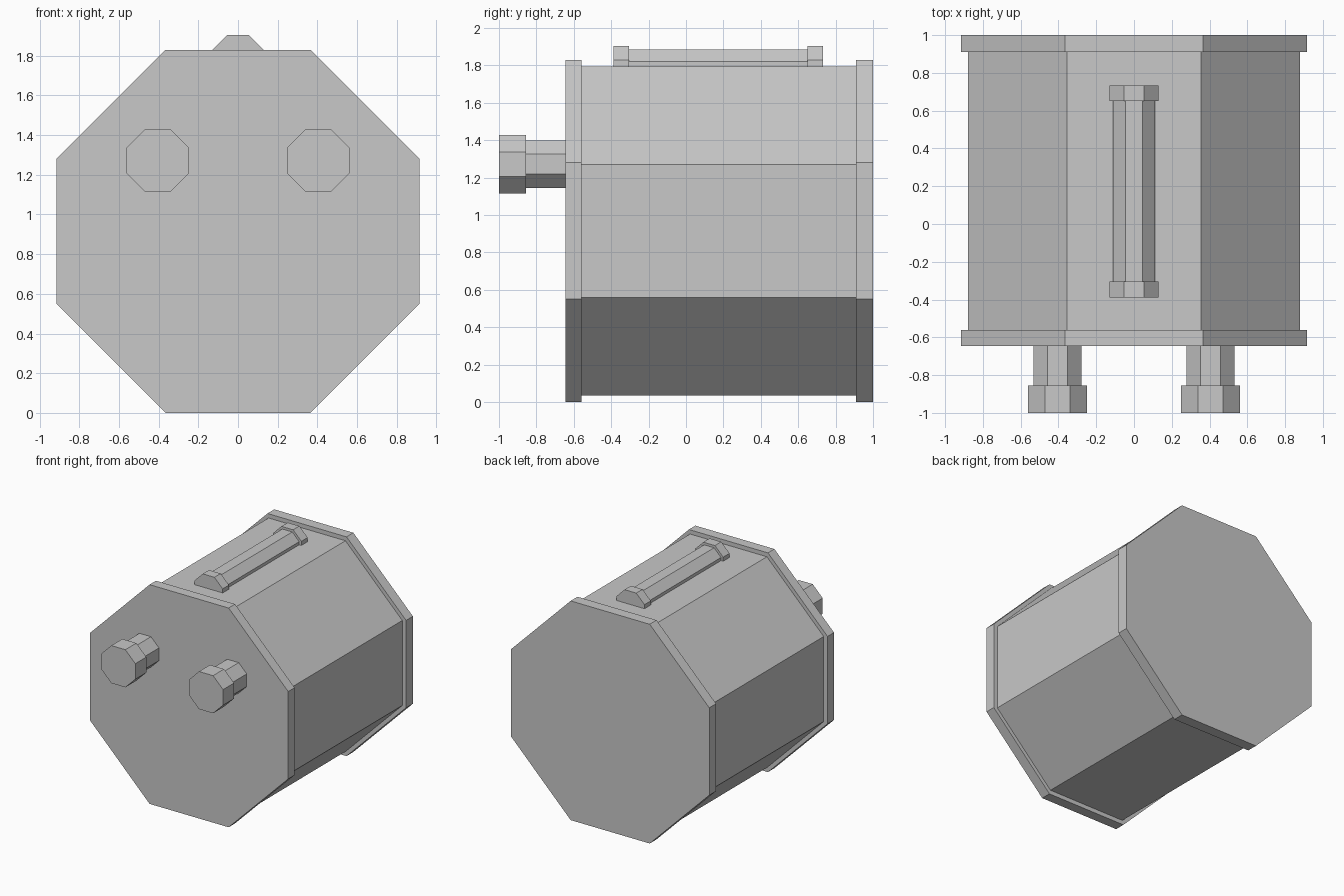
import bpy
import bmesh

cube = bpy.data.objects.get("Cube")
if cube:
    bpy.data.objects.remove(cube, do_unlink=True)

GREY = (0.58, 0.58, 0.58, 1)
grey = bpy.data.materials.new("plain_grey")
grey.use_nodes = True
grey.diffuse_color = GREY
grey.node_tree.nodes["Principled BSDF"].inputs["Base Color"].default_value = GREY


def octagon_bar(name, x, z, half, flat, y0, y1):
    """Flat-shaded octagonal prism along y; flat is half an edge's length."""
    profile = [(flat, half), (half, flat), (half, -flat), (flat, -half),
               (-flat, -half), (-half, -flat), (-half, flat), (-flat, half)]
    bm = bmesh.new()
    face = bm.faces.new([bm.verts.new((x + u, y0, z + v)) for u, v in profile])
    ring = bmesh.ops.extrude_face_region(bm, geom=[face])["geom"]
    moved = [g for g in ring if isinstance(g, bmesh.types.BMVert)]
    bmesh.ops.translate(bm, verts=moved, vec=(0, y1 - y0, 0))
    bmesh.ops.recalc_face_normals(bm, faces=bm.faces)
    mesh = bpy.data.meshes.new(name)
    bm.to_mesh(mesh)
    bm.free()
    mesh.materials.append(grey)
    obj = bpy.data.objects.new(name, mesh)
    bpy.context.collection.objects.link(obj)
    return obj


# Drum with wider end plates
MID = 0.915
octagon_bar("drum_body", 0, MID, 0.88, 0.355, -0.56, 0.91)
octagon_bar("front_plate", 0, MID, MID, 0.365, -0.645, -0.56)
octagon_bar("back_plate", 0, MID, MID, 0.365, 0.91, 1)

# Two stepped knobs on the front
for side, sign in (("left", 1), ("right", -1)):
    x = sign * 0.405
    octagon_bar(side + "_knob_stem", x, 1.272, 0.127, 0.053, -0.855, -0.645)
    octagon_bar(side + "_knob_head", x, 1.272, 0.157, 0.065, -1, -0.855)

# Handle half sunk into the top
HANDLE_Z = 1.775
octagon_bar("handle_bar", 0, HANDLE_Z, 0.11, 0.046, -0.305, 0.65)
octagon_bar("handle_front_end", 0, HANDLE_Z, 0.13, 0.054, -0.388, -0.305)
octagon_bar("handle_back_end", 0, HANDLE_Z, 0.13, 0.054, 0.65, 0.733)
